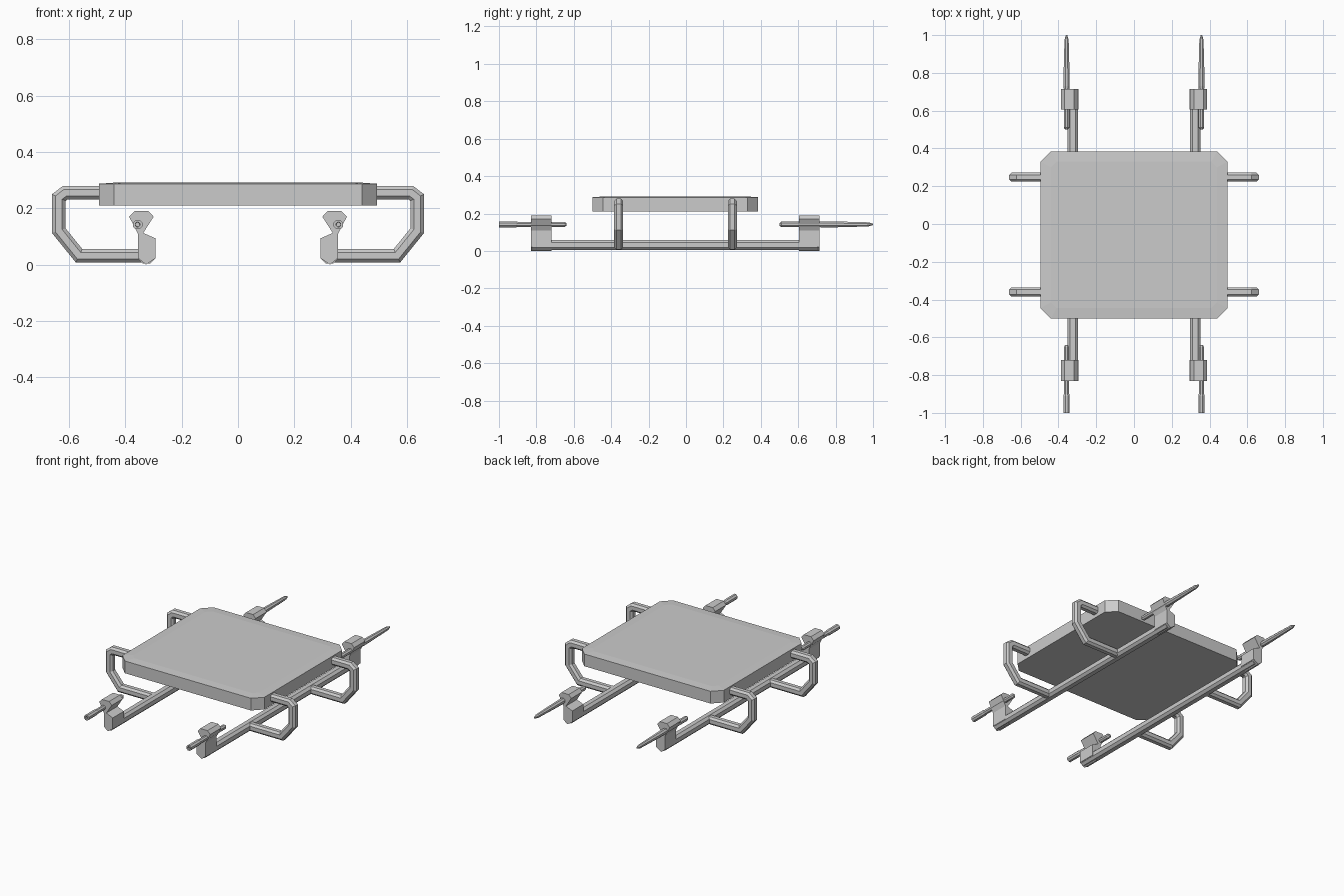
import bpy, bmesh, math
from mathutils import Vector

if "Cube" in bpy.data.objects:
    bpy.data.objects.remove(bpy.data.objects["Cube"])


def make(name, rings, cap=True):
    """Skin a list of equally sized point rings into a closed mesh."""
    bm = bmesh.new()
    loops = [[bm.verts.new(p) for p in ring] for ring in rings]
    n = len(loops[0])
    for a, b in zip(loops, loops[1:]):
        for i in range(n):
            j = (i + 1) % n
            bm.faces.new((a[i], a[j], b[j], b[i]))
    if cap:
        bm.faces.new(loops[0][::-1])
        bm.faces.new(loops[-1])
    bmesh.ops.recalc_face_normals(bm, faces=bm.faces)
    me = bpy.data.meshes.new(name)
    bm.to_mesh(me)
    bm.free()
    ob = bpy.data.objects.new(name, me)
    bpy.context.collection.objects.link(ob)
    return ob


def chamfered(x0, x1, y0, y1, c):
    """Rectangle outline with cut corners."""
    return [(x0 + c, y0), (x1 - c, y0), (x1, y0 + c), (x1, y1 - c),
            (x1 - c, y1), (x0 + c, y1), (x0, y1 - c), (x0, y0 + c)]


def prism(name, outline, y0, y1):
    return make(name, [[(x, y, z) for x, z in outline] for y in (y0, y1)])


def tube(name, path, y, r, c):
    """Sweep a chamfered square along an x-z path with mitred corners."""
    pts = [Vector(p) for p in path]
    rings = []
    for i, p in enumerate(pts):
        d0 = (p - pts[i - 1]).normalized() if i else None
        d1 = (pts[i + 1] - p).normalized() if i + 1 < len(pts) else d0
        d0 = d0 or d1
        t = (d0 + d1).normalized()
        n = Vector((-t.y, t.x)) / t.dot(d0)
        rings.append([(p.x + n.x * u, y + v, p.y + n.y * u)
                      for u, v in chamfered(-r, r, -r, r, c)])
    return make(name, rings)


def rod(name, x, z, profile, sides=8):
    """Turn a (y, radius) profile around an axis along y."""
    return make(name, [[(x + r * math.cos((k + .5) * math.tau / sides), y,
                         z + r * math.sin((k + .5) * math.tau / sides))
                        for k in range(sides)] for y, r in profile])


# Flat panel with cut corners and a very slightly crowned top
edge = chamfered(-0.495, 0.495, -0.5, 0.385, 0.055)
inner = chamfered(-0.44, 0.44, -0.445, 0.33, 0.03)
make("panel", [[(x, y, z) for x, y in ring]
               for ring, z in ((edge, 0.21), (edge, 0.287), (inner, 0.291))])

clamp_outline = [(0.327, 0), (0.355, 0.022), (0.355, 0.108), (0.387, 0.17),
                 (0.368, 0.19), (0.318, 0.19), (0.30, 0.17), (0.337, 0.112),
                 (0.293, 0.093), (0.293, 0.022)]
arm_path = [(0.45, 0.255), (0.615, 0.255), (0.637, 0.238), (0.637, 0.12),
            (0.565, 0.031), (0.33, 0.031)]

for side, s in (("left", -1), ("right", 1)):
    # Long lower rail
    prism(f"{side}_rail", [(s * x, z) for x, z in
                           chamfered(0.297, 0.353, 0.004, 0.058, 0.014)], -0.82, 0.70)
    # Curved arms joining panel and rail
    for end, y in (("front", -0.36), ("back", 0.248)):
        tube(f"{side}_{end}_arm", [(s * x, z) for x, z in arm_path], y, 0.024, 0.012)
    # Pinched clamps at the rail ends
    for end, y0, y1 in (("front", -0.83, -0.72), ("back", 0.605, 0.715)):
        prism(f"{side}_{end}_clamp", [(s * x, z) for x, z in clamp_outline], y0, y1)
    # Front rods with hollow ends, back rods with tapered tips
    rod(f"{side}_front_rod", s * 0.357, 0.142,
        [(-0.975, 0.008), (-1.0, 0.009), (-1.0, 0.018), (-0.91, 0.018),
         (-0.90, 0.015), (-0.65, 0.015), (-0.64, 0.008)])
    rod(f"{side}_back_rod", s * 0.357, 0.142,
        [(0.50, 0.008), (0.51, 0.016), (0.715, 0.016), (0.73, 0.018),
         (0.80, 0.017), (0.975, 0.012), (1.0, 0.004)])
